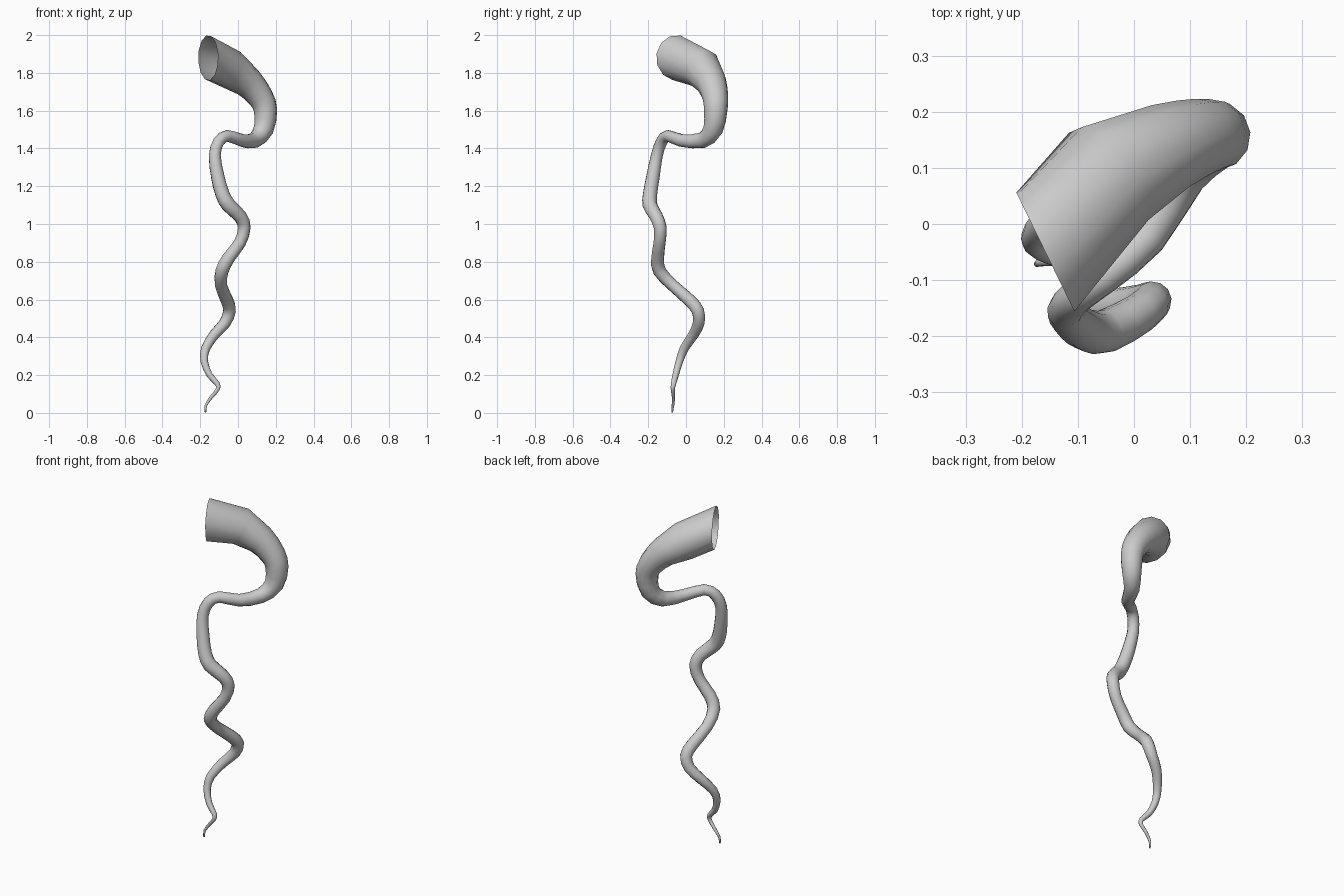
import bpy, bmesh
from math import cos, sin, tau
from mathutils import Vector

if "Cube" in bpy.data.objects:
    bpy.data.objects.remove(bpy.data.objects["Cube"])

SIDES = 12

# Centre line of the horn: x, y, z, radius (thin tip to flared mouth)
PATH = [
    (-.172, -.073, .003, .004), (-.17, -.069, .04, .007), (-.14, -.066, .085, .009),
    (-.107, -.07, .125, .011), (-.11, -.066, .155, .014), (-.15, -.055, .2, .017),
    (-.178, -.036, .27, .02), (-.172, -.01, .34, .024), (-.125, .04, .415, .028),
    (-.07, .067, .475, .031), (-.045, .063, .54, .034), (-.058, .02, .595, .034),
    (-.09, -.07, .675, .032), (-.085, -.14, .75, .035), (-.05, -.15, .82, .034),
    (.01, -.14, .9, .032), (.033, -.136, .98, .034), (.012, -.158, 1.04, .036),
    (-.05, -.191, 1.1, .039), (-.083, -.19, 1.16, .038), (-.107, -.175, 1.25, .036),
    (-.123, -.155, 1.36, .032), (-.103, -.13, 1.435, .031), (-.055, -.095, 1.467, .031),
    (.024, -.025, 1.442, .034), (.087, .085, 1.443, .042), (.135, .143, 1.5, .053),
    (.146, .157, 1.6, .062), (.12, .155, 1.67, .069), (.053, .133, 1.75, .083),
    (-.045, .085, 1.822, .106), (-.158, -.05, 1.88, .12),
]
MOUTH_DIR = Vector((-.9, -.44, 0)).normalized()


def refine(path):
    """Add a smooth in-between ring in every span except the straight flare."""
    p = [Vector(q) for q in path]
    out = []
    for i in range(len(p) - 1):
        out.append(p[i])
        if i < len(p) - 3:
            out.append((9 * (p[i] + p[i + 1]) - p[max(i - 1, 0)] - p[i + 2]) / 16)
    return out + [p[-1]]


path = refine(PATH)
points = [p.xyz for p in path]
n = len(points)


def tangent(i):
    if i == n - 1:
        return MOUTH_DIR
    if i == 0:
        return (points[1] - points[0]).normalized()
    back = (points[i] - points[i - 1]).normalized()
    return (back + (points[i + 1] - points[i]).normalized()).normalized()


# Sweep rings along the path without twisting; the mouth stays open
bm = bmesh.new()
rings = []
prev = tangent(0)
side = prev.orthogonal().normalized()
for i in range(n):
    t = tangent(i)
    side = prev.rotation_difference(t) @ side
    side = (side - t * side.dot(t)).normalized()
    up = t.cross(side)
    r = path[i][3]
    rings.append([bm.verts.new(points[i] + r * (cos(a) * side + sin(a) * up))
                  for a in (tau * k / SIDES for k in range(SIDES))])
    prev = t
for a, b in zip(rings, rings[1:]):
    for k in range(SIDES):
        m = (k + 1) % SIDES
        bm.faces.new((a[k], a[m], b[m], b[k]))
bm.faces.new(rings[0][::-1])
for f in bm.faces:
    f.smooth = True

mesh = bpy.data.meshes.new("twisted_horn")
bm.to_mesh(mesh)
bm.free()
horn = bpy.data.objects.new("twisted_horn", mesh)
bpy.context.collection.objects.link(horn)
